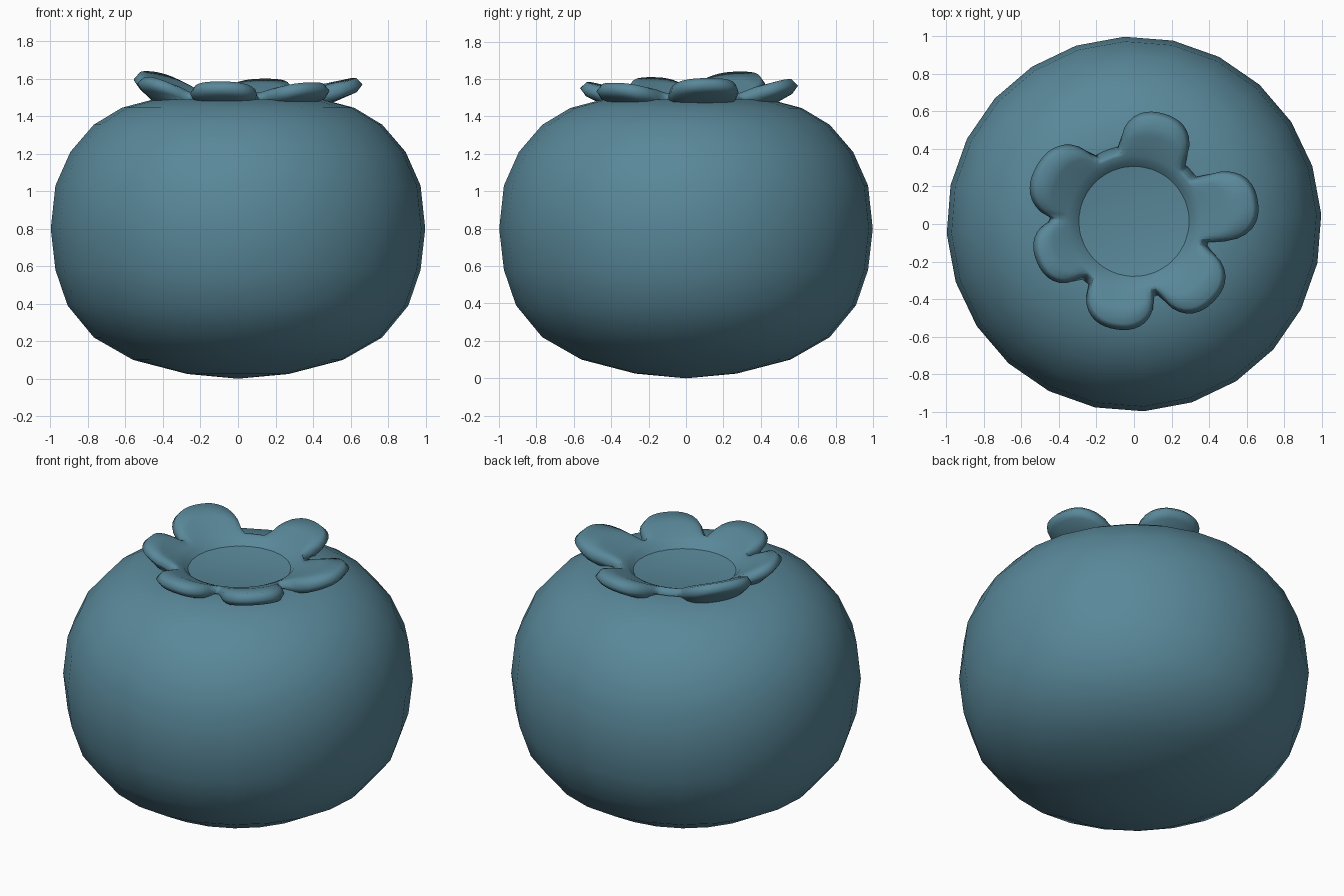
import bpy, bmesh, math

if "Cube" in bpy.data.objects:
    bpy.data.objects.remove(bpy.data.objects["Cube"])

skin = bpy.data.materials.new("dusty blue skin")
skin.diffuse_color = (0.10, 0.245, 0.32, 1)
skin.use_nodes = True
skin.node_tree.nodes["Principled BSDF"].inputs["Base Color"].default_value = skin.diffuse_color


def loft(name, rings, close_start=None, close_end=None):
    """Skin a list of equal-length point rings, optionally closing to a pole."""
    bm = bmesh.new()
    vr = [[bm.verts.new(p) for p in ring] for ring in rings]
    n = len(vr[0])
    for a, b in zip(vr, vr[1:]):
        for i in range(n):
            j = (i + 1) % n
            bm.faces.new((a[i], a[j], b[j], b[i]))
    for pole, ring in ((close_start, vr[0]), (close_end, vr[-1])):
        if pole is not None:
            c = bm.verts.new((0, 0, pole))
            for i in range(n):
                j = (i + 1) % n
                bm.faces.new((c, ring[i], ring[j]))
    bmesh.ops.recalc_face_normals(bm, faces=bm.faces)
    me = bpy.data.meshes.new(name)
    bm.to_mesh(me)
    bm.free()
    me.materials.append(skin)
    for p in me.polygons:
        p.use_smooth = True
    ob = bpy.data.objects.new(name, me)
    bpy.context.collection.objects.link(ob)
    return ob


# Berry body: squat round profile with a flat dish on top
profile = [(0.27, 0.025), (0.56, 0.10), (0.77, 0.22), (0.91, 0.39), (0.975, 0.58),
           (1.0, 0.80), (0.975, 1.03), (0.895, 1.21), (0.77, 1.355), (0.62, 1.445),
           (0.45, 1.49), (0.34, 1.485), (0.28, 1.47)]
N = 24
body = loft("berry_body",
            [[(r * math.cos(2 * math.pi * (i + 0.2) / N),
               r * math.sin(2 * math.pi * (i + 0.2) / N), z) for i in range(N)]
             for r, z in profile], 0.0, 1.465)

# Crown: a ring whose outer lip flares into six uneven rounded lobes
# (angle, half width in degrees, tip radius, tip height)
lobes = [(75, 25, 0.60, 1.60), (10, 24, 0.67, 1.605), (-45, 25, 0.60, 1.58),
         (-100, 25, 0.58, 1.585), (202, 24, 0.56, 1.61), (150, 28, 0.60, 1.64)]
M = 120
rings = [[] for _ in range(9)]
for i in range(M):
    deg = 360 * i / M
    tip_r, tip_z = 0.41, 1.51
    for ang, hw, lr, lz in lobes:
        d = abs((deg - ang + 180) % 360 - 180) / hw
        if d < 1:
            w = (1 - d ** 2.6) ** 0.7
            tip_r = max(tip_r, 0.41 + (lr - 0.41) * w)
            tip_z = max(tip_z, 1.51 + (lz - 1.51) * w)
    gap = tip_r - 0.41
    t = min(0.075, 0.03 + gap * 0.3)          # lip thickness
    section = [(0.27, 1.455), (0.295, 1.475), (0.32, 1.505), (0.355, 1.522),
               (0.37 + gap * 0.5, 1.525 + (tip_z - 1.51) * 0.55),
               (tip_r - 0.035, tip_z),
               (tip_r, tip_z - t * 0.45),
               (tip_r - 0.03, tip_z - t),
               (0.40 + gap * 0.35, 1.465)]
    a = math.radians(deg)
    for ring, (r, z) in zip(rings, section):
        ring.append((r * math.cos(a), r * math.sin(a) + 0.01, z))
crown = loft("crown", rings)
